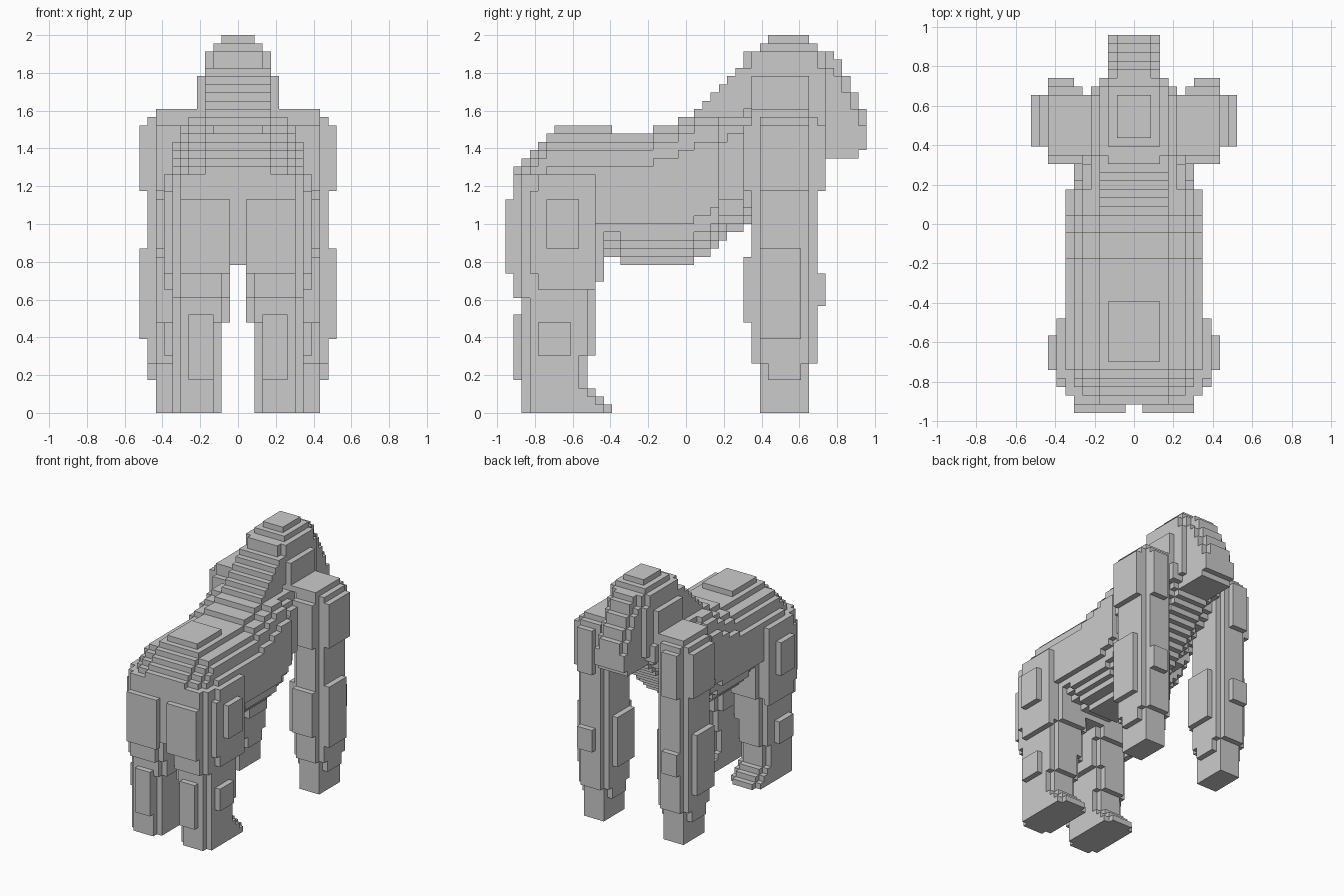
import bpy, bmesh

if "Cube" in bpy.data.objects:
    bpy.data.objects.remove(bpy.data.objects["Cube"])

U = 2 / 46          # size of one block
parts = {}          # part name -> set of block cells
owned = set()       # all filled cells


def add(name, cells):
    fresh = set(cells) - owned
    parts.setdefault(name, set()).update(fresh)
    owned.update(fresh)


def prism(z0, z1, x0, x1, y0, y1, r=0):
    """Upright block with stepped vertical corners."""
    for x in range(x0, x1):
        for y in range(y0, y1):
            if min(x - x0, x1 - 1 - x) + min(y - y0, y1 - 1 - y) >= r:
                for z in range(z0, z1):
                    yield (x, y, z)


def step(table, y):
    """Value of the last entry at or before y."""
    return [v for k, v in table if k <= y][-1]


# Torso: rounded slices along y, from rump to chest
top = [(-21, 30), (-20, 31), (-19, 32), (-18, 33), (-17, 34), (-9, 34),
       (-4, 35), (-1, 36), (1, 37), (15, 36)]
bottom = [(-21, 18), (-10, 19), (-8, 18), (1, 19), (3, 20), (4, 21), (5, 22), (7, 23),
          (8, 24), (9, 25), (10, 26), (11, 27), (12, 28), (13, 29), (14, 30), (15, 31)]
width = [(-21, 7), (-20, 8), (4, 7), (7, 6), (14, 5)]
torso = set()
for y in range(-21, 16):
    t, b, w = step(top, y), step(bottom, y), step(width, y)
    c, h = (t + b) / 2, (t - b) / 2
    for x in range(-w, w):
        for z in range(b, t):
            n = 2.6 if z > c else 2.1       # belly is rounder than the back
            if (abs(x + .5) / w) ** n + (abs(z + .5 - c) / h) ** n <= 1.03:
                torso.add((x, y, z))

# Legs, arms: (z0, z1, x0, x1, y0, y1, corner) for the +x side
leg = [(0, 1, 2, 8, -20, -9, 1), (1, 2, 2, 8, -20, -10, 1), (2, 3, 2, 8, -20, -11, 1),
       (3, 7, 2, 8, -20, -12, 1), (7, 11, 2, 8, -20, -11, 1), (11, 16, 1, 8, -20, -11, 1),
       (4, 12, 3, 6, -21, -20, 0), (7, 11, 8, 9, -18, -14, 0),
       (14, 16, 1, 8, -21, -11, 1), (16, 29, 1, 8, -21, -10, 1),
       (15, 29, 8, 9, -18, -11, 0), (17, 27, 8, 9, -19, -11, 0),
       (20, 26, 9, 10, -17, -13, 0), (17, 26, 1, 7, -22, -21, 0)]
arm = [(0, 6, 6, 10, 9, 15, 0), (4, 6, 5, 11, 9, 15, 1), (6, 9, 5, 11, 8, 16, 1),
       (9, 20, 5, 11, 8, 16, 1), (20, 36, 5, 11, 8, 16, 1), (36, 37, 5, 10, 8, 15, 0),
       (9, 20, 11, 12, 9, 14, 0), (27, 35, 11, 12, 9, 15, 0), (10, 19, 4, 5, 9, 14, 0),
       (11, 19, 6, 10, 7, 8, 0), (27, 35, 6, 10, 7, 8, 0),
       (13, 17, 7, 10, 16, 17, 0), (27, 35, 7, 10, 16, 17, 0)]

# Head: horizontal layers (z0, z1, half width, y0, y1, corner)
head = [(45, 46, 2, 10, 15, 0), (44, 45, 3, 9, 16, 0), (42, 44, 4, 7, 17, 1),
        (41, 42, 4, 6, 17, 0), (40, 41, 4, 5, 17, 0), (39, 40, 4, 4, 17, 0),
        (38, 39, 4, 3, 17, 0), (37, 38, 4, 2, 17, 0), (33, 37, 4, 8, 17, 0),
        (36, 41, 5, 8, 15, 0)]
for z0, z1, w, y0, y1, r in head:
    add("head", prism(z0, z1, -w, w, y0, y1, r))

# Brow and muzzle stepping down and narrowing at the front of the face
for y, z0, z1 in [(17, 31, 44), (18, 31, 43), (19, 31, 41), (20, 31, 39), (21, 32, 37)]:
    add("muzzle", prism(z0, z1 - 2, -3, 3, y, y + 1))
    add("muzzle", prism(z0, z1, -2, 2, y, y + 1))
add("muzzle", prism(31, 40, -3, 3, 16, 17))

add("torso", torso)
add("torso", prism(34, 35, -3, 3, -16, -9))

for label, boxes in (("leg", leg), ("arm", arm)):
    for z0, z1, x0, x1, y0, y1, r in boxes:
        cells = list(prism(z0, z1, x0, x1, y0, y1, r))
        add("right_" + label, cells)
        add("left_" + label, [(-1 - x, y, z) for x, y, z in cells])

# Outer block faces, each listed with its outward direction
SIDES = {(1, 0, 0): ((1, 0, 0), (1, 1, 0), (1, 1, 1), (1, 0, 1)),
         (-1, 0, 0): ((0, 0, 0), (0, 0, 1), (0, 1, 1), (0, 1, 0)),
         (0, 1, 0): ((0, 1, 0), (0, 1, 1), (1, 1, 1), (1, 1, 0)),
         (0, -1, 0): ((0, 0, 0), (1, 0, 0), (1, 0, 1), (0, 0, 1)),
         (0, 0, 1): ((0, 0, 1), (1, 0, 1), (1, 1, 1), (0, 1, 1)),
         (0, 0, -1): ((0, 0, 0), (0, 1, 0), (1, 1, 0), (1, 0, 0))}

for name, cells in parts.items():
    bm = bmesh.new()
    verts = {}
    for x, y, z in sorted(cells):
        for (dx, dy, dz), quad in SIDES.items():
            if (x + dx, y + dy, z + dz) in owned:
                continue
            keys = [(x + a, y + b, z + c) for a, b, c in quad]
            for k in keys:
                if k not in verts:
                    verts[k] = bm.verts.new([v * U for v in k])
            bm.faces.new([verts[k] for k in keys])
    mesh = bpy.data.meshes.new(name)
    bm.to_mesh(mesh)
    bm.free()
    bpy.context.collection.objects.link(bpy.data.objects.new(name, mesh))
